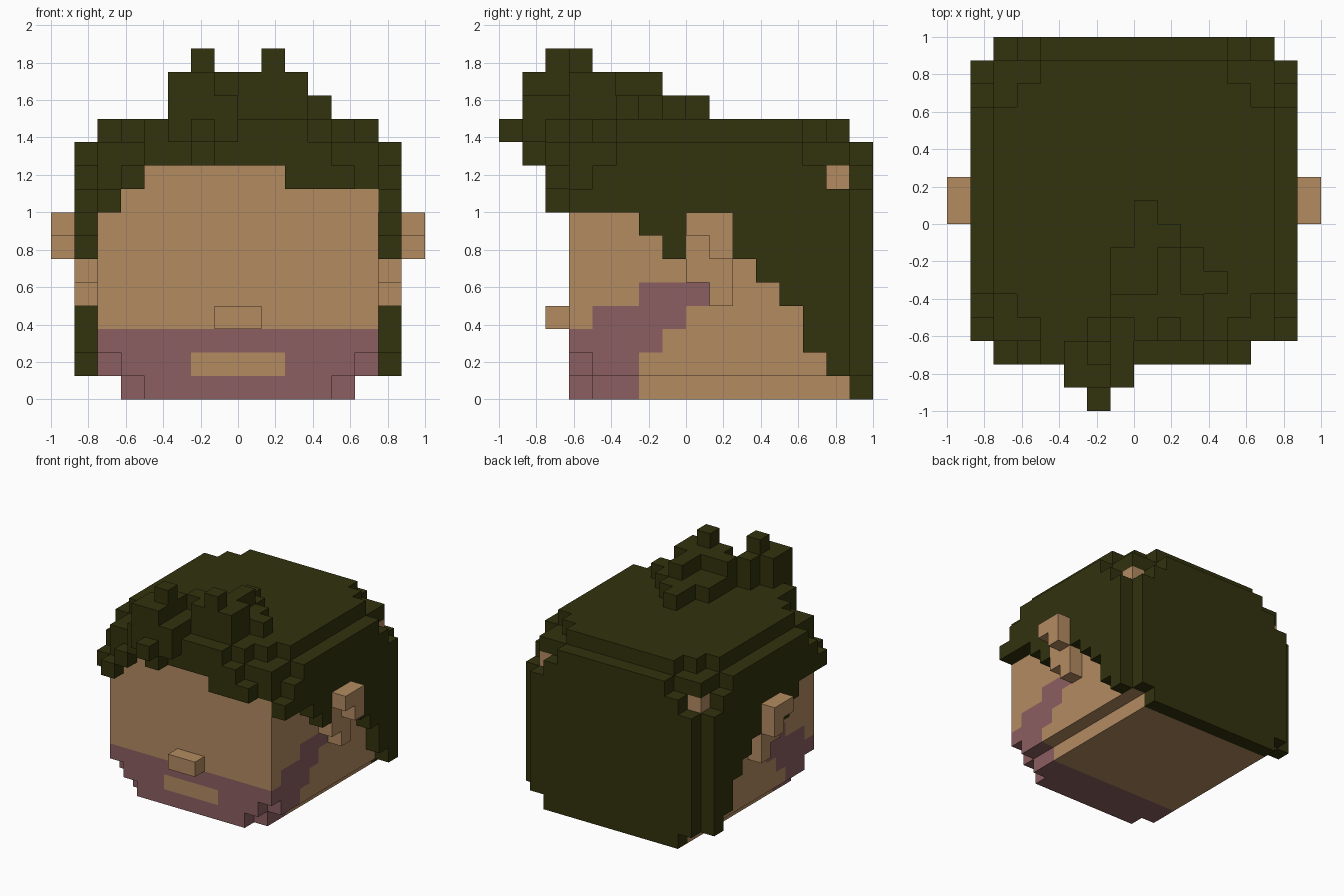
import bpy, bmesh
from mathutils import Vector

if "Cube" in bpy.data.objects:
    bpy.data.objects.remove(bpy.data.objects["Cube"], do_unlink=True)

U = 0.125   # size of one block


def material(name, rgb):
    m = bpy.data.materials.new(name)
    m.diffuse_color = (*rgb, 1)
    m.use_nodes = True
    b = m.node_tree.nodes["Principled BSDF"]
    b.inputs["Base Color"].default_value = (*rgb, 1)
    b.inputs["Roughness"].default_value = 0.9
    return m


skin = material("tan skin", (0.451, 0.258, 0.119))
mauve = material("mauve beard", (0.258, 0.114, 0.119))
olive = material("dark olive hair", (0.032, 0.032, 0.0045))


def box(x0, x1, y0, y1, z0, z1):
    return {(x, y, z) for x in range(x0, x1) for y in range(y0, y1) for z in range(z0, z1)}


def mirrored(cells):
    return cells | {(-1 - x, y, z) for x, y, z in cells}


# Head: block with stepped lower edges and corners
head = box(-6, 6, -5, 7, 1, 11) | box(-5, 5, -5, 7, 0, 1)
head -= mirrored(box(5, 6, -5, -4, 1, 2) | box(4, 5, -5, -4, 0, 1))

# Nose and ears
nose = box(-1, 1, -6, -5, 3, 4)
ears = mirrored(box(7, 8, 0, 2, 7, 8) | box(7, 8, 1, 2, 6, 7) | box(6, 7, 0, 2, 5, 8)
                | box(6, 7, 1, 2, 4, 5))

# Hair crown: core above the hairline and a top layer with stepped corners
crown = box(-6, 6, -5, 7, 10, 11) | box(2, 6, -5, -4, 9, 10)
crown |= box(-6, -4, -5, -4, 9, 10) | box(-6, -5, -5, -4, 8, 9)
crown |= box(-6, 6, -5, 7, 11, 12)
crown -= mirrored(box(4, 6, 6, 7, 11, 12) | box(5, 6, 5, 6, 11, 12)
                  | box(4, 6, -5, -4, 11, 12) | box(5, 6, -4, -3, 11, 12))

# Side hair: stair-stepped lower edge from front to back
side = set()
for y0, y1, low in [(-5, -2, 8), (-2, -1, 7), (-1, 3, 6), (3, 4, 5), (4, 5, 4), (5, 6, 2), (6, 7, 1)]:
    side |= box(6, 7, y0, y1, low, 11)
side -= box(6, 7, 5, 7, 10, 11) | box(6, 7, 6, 7, 9, 10)
side -= box(6, 7, -5, -3, 10, 11) | box(6, 7, -5, -4, 9, 10)
side_hair = mirrored(side) - ears

# Back hair: one slab with stepped corners
back_hair = box(-6, 6, 7, 8, 1, 11) | box(-5, 5, 7, 8, 0, 1)
back_hair -= mirrored(box(4, 6, 7, 8, 10, 11) | box(5, 6, 7, 8, 9, 10))

# Fringe: uneven lower edge over the forehead
fringe = set()
for x0, x1, low, top in [(-6, -5, 8, 9), (-5, -4, 9, 10), (-4, 2, 10, 11), (2, 4, 9, 11), (4, 5, 9, 10)]:
    fringe |= box(x0, x1, -6, -5, low, top)

# Tufts: spiky locks on top and over the fringe
tufts = set()
for b in [(-4, 3, -6, -5, 11, 12), (-3, 0, -7, -6, 11, 12), (-2, -1, -8, -7, 11, 12),
          (-2, -1, -7, -6, 10, 11), (-3, -1, -7, -5, 12, 14), (-2, -1, -5, -4, 12, 14),
          (-1, 0, -7, -5, 12, 13), (-1, 1, -5, -1, 12, 13), (1, 3, -5, -1, 12, 13),
          (-1, 0, -4, -3, 13, 14), (0, 3, -5, -3, 13, 14), (1, 2, -3, -1, 13, 14),
          (3, 4, -3, -2, 12, 13), (0, 1, -1, 1, 12, 13), (1, 2, -1, 0, 12, 13),
          (-2, -1, -6, -5, 14, 15), (1, 2, -5, -4, 14, 15)]:
    tufts |= box(*b)


# Beard area: front band with a mouth gap, sideburn steps and chin underside
def is_beard(c):
    x, y, z = c
    if y == -5:
        return z < 3 and not (z == 1 and -2 <= x < 2)
    if z == 0:
        return y < -2
    y0, y1 = {1: (-5, -2), 2: (-5, -1), 3: (-4, 0), 4: (-2, 1)}.get(z, (0, 0))
    return x in (-6, -5, 4, 5) and y0 <= y < y1


hair_parts = {"hair_crown": crown, "side_hair": side_hair, "back_hair": back_hair,
              "fringe": fringe, "hair_tufts": tufts}
parts = {"head": head - crown, "nose": nose, "ears": ears, **hair_parts}
solid = set().union(*parts.values())

# The four corners of each block face, by outward direction
AXES = [(1, 0, 0), (0, 1, 0), (0, 0, 1)]


def face_corners(cell, axis, sign):
    n = Vector(AXES[axis])
    u, v = Vector(AXES[(axis + 1) % 3]), Vector(AXES[(axis + 2) % 3])
    o = Vector(cell) + (n if sign > 0 else Vector())
    ring = [o, o + u, o + u + v, o + v]
    return ring if sign > 0 else ring[::-1]


def build(name, cells, mats, rule=None):
    bm = bmesh.new()
    for c in sorted(cells):
        for axis in range(3):
            for sign in (-1, 1):
                n = list(c)
                n[axis] += sign
                if tuple(n) in solid:
                    continue
                f = bm.faces.new([bm.verts.new(p * U) for p in face_corners(c, axis, sign)])
                f.material_index = 1 if rule and rule(c) else 0
    bmesh.ops.remove_doubles(bm, verts=bm.verts, dist=1e-4)
    bmesh.ops.dissolve_limit(bm, angle_limit=0.01, verts=bm.verts, edges=bm.edges,
                             delimit={'MATERIAL'})
    me = bpy.data.meshes.new(name)
    bm.to_mesh(me)
    bm.free()
    for m in mats:
        me.materials.append(m)
    ob = bpy.data.objects.new(name, me)
    bpy.context.collection.objects.link(ob)


for name, cells in parts.items():
    if name == "head":
        build(name, cells, [skin, mauve], is_beard)
    else:
        build(name, cells, [olive if name in hair_parts else skin])
